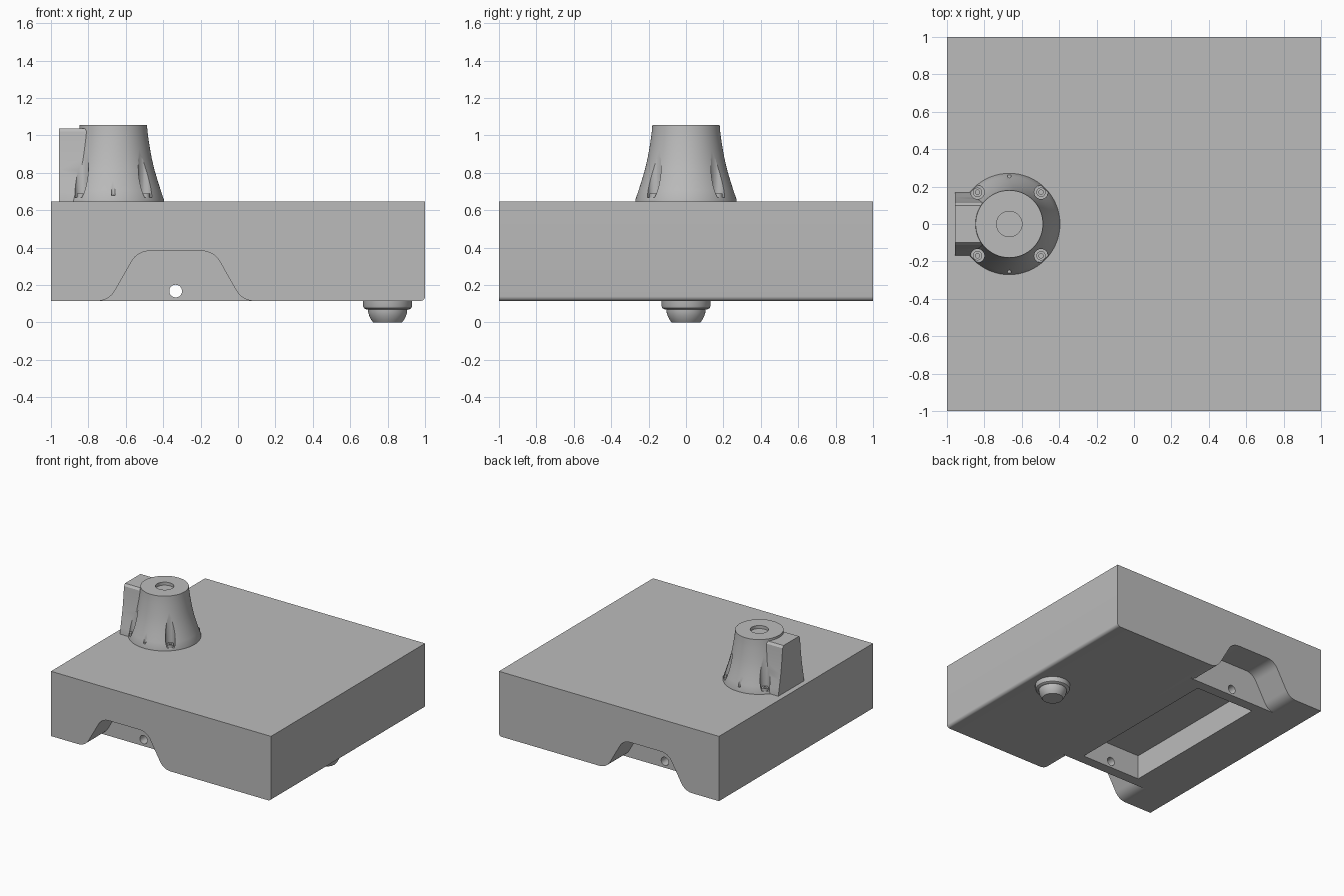
import bpy, bmesh
from math import sin, cos, pi, radians
from mathutils import Matrix, Vector

if "Cube" in bpy.data.objects:
    bpy.data.objects.remove(bpy.data.objects["Cube"])

grey = bpy.data.materials.new("light_grey")
grey.use_nodes = True
COLOUR = (0.5, 0.5, 0.5, 1)
grey.diffuse_color = COLOUR
grey.node_tree.nodes["Principled BSDF"].inputs["Base Color"].default_value = COLOUR


def finish(name, bm):
    bmesh.ops.recalc_face_normals(bm, faces=bm.faces)
    mesh = bpy.data.meshes.new(name)
    bm.to_mesh(mesh)
    bm.free()
    mesh.materials.append(grey)
    obj = bpy.data.objects.new(name, mesh)
    bpy.context.collection.objects.link(obj)
    return obj


def prism(name, points, y0, y1):
    """Extrude an (x, z) outline along y."""
    bm = bmesh.new()
    face = bm.faces.new([bm.verts.new((x, y0, z)) for x, z in points])
    new = bmesh.ops.extrude_face_region(bm, geom=[face])["geom"]
    moved = [v for v in new if isinstance(v, bmesh.types.BMVert)]
    bmesh.ops.translate(bm, verts=moved, vec=(0, y1 - y0, 0))
    return finish(name, bm)


def lathe(name, profile, x, y=0, steps=64):
    """Revolve an (r, z) profile, starting and ending on the axis."""
    bm = bmesh.new()
    verts = [bm.verts.new((r, 0, z)) for r, z in profile]
    edges = [bm.edges.new(pair) for pair in zip(verts, verts[1:])]
    bmesh.ops.spin(bm, geom=verts + edges, cent=(0, 0, 0), axis=(0, 0, 1),
                   angle=2 * pi, steps=steps)
    bmesh.ops.remove_doubles(bm, verts=bm.verts, dist=1e-5)
    bmesh.ops.translate(bm, verts=bm.verts, vec=(x, y, 0))
    return finish(name, bm)


def combine(obj, other, operation="DIFFERENCE"):
    mod = obj.modifiers.new("cut", "BOOLEAN")
    mod.operation, mod.solver, mod.object = operation, "EXACT", other
    bpy.context.view_layer.objects.active = obj
    bpy.ops.object.modifier_apply(modifier=mod.name)
    bpy.data.objects.remove(other)


def smooth(obj):
    bpy.ops.object.select_all(action="DESELECT")
    obj.select_set(True)
    bpy.context.view_layer.objects.active = obj
    bpy.ops.object.shade_smooth_by_angle(angle=radians(30))


BOTTOM, TOP = 0.115, 0.647
MID = -1 / 3       # centre line of arches and pocket
KNOB = -2 / 3      # knob axis

# Body slab with one rounded lower edge
R = 0.025
corner = [(1 - R + R * sin(a), BOTTOM + R - R * cos(a))
          for a in (i * pi / 12 for i in range(7))]
body = prism("body", [(-1, TOP), (-1, BOTTOM)] + corner + [(1, TOP)], -1, 1)

# Arched grip recesses at front and back
A, ANG = 0.11, radians(60)
half = []
for i in range(9):
    t = ANG * i / 8
    half.append((0.14 + A * sin(t), 0.382 - A + A * cos(t)))
for i in range(9):
    t = ANG * (1 - i / 8)
    half.append((0.42 - A * sin(t), BOTTOM + A - A * cos(t)))
half.append((0.42, 0))
arch = [(MID + x, z) for x, z in half] + [(MID - x, z) for x, z in reversed(half)]
for side in (-1, 1):
    combine(body, prism("arch_cutter", arch, side * 0.75, side * 1.1))

# Underside pocket and the cross hole through its end walls
pocket = [(MID + x, z) for x, z in ((-.267, 0), (.267, 0), (.267, .315), (-.267, .315))]
combine(body, prism("pocket_cutter", pocket, -2 / 3, 2 / 3))
ring = [(MID + 0.034 * cos(2 * pi * i / 32), 0.168 + 0.034 * sin(2 * pi * i / 32))
        for i in range(32)]
combine(body, prism("hole_cutter", ring, -0.82, 0.82))
smooth(body)

# Knob with a flared wall and a shallow recess in the top
flare = [(0.271, 0.64), (0.271, 0.655), (0.254, 0.705), (0.235, 0.765), (0.219, 0.82),
         (0.206, 0.875), (0.196, 0.93), (0.188, 0.98), (0.183, 1.02), (0.18, 1.055)]
knob = lathe("knob", [(0, 0.64)] + flare + [(0.068, 1.055), (0.068, 1.03), (0, 1.03)], KNOB)

# Pointer block whose flanks follow the flare
bm = bmesh.new()
levels = [(r * 0.62, z) for r, z in flare[:-1]] + [(0.1, 1.038)]
previous = None
for w, z in levels:
    loop = [bm.verts.new((x, y, z)) for x, y in
            ((-0.957, -w), (-0.957, w), (-0.76, w), (-0.76, -w))]
    if previous:
        for i in range(4):
            j = (i + 1) % 4
            bm.faces.new((previous[i], previous[j], loop[j], loop[i]))
    else:
        bm.faces.new(loop)
    previous = loop
bm.faces.new(previous)
combine(knob, finish("pointer", bm), "UNION")

# Screw channels, screws and small side holes
for sx in (-1, 1):
    for sy in (-1, 1):
        px, py = KNOB + sx * 0.17, sy * 0.17
        combine(knob, lathe("channel_cutter", [(0, .667), (.037, .667), (.037, .98), (0, .98)],
                            px, py, 24))
        screw = lathe("screw", [(0, .66), (.025, .66), (.025, .69), (.012, .69),
                                (.012, .676), (0, .676)], px, py, 18)
        smooth(screw)
for sy in (-1, 1):
    combine(knob, lathe("pin_cutter", [(0, .68), (.01, .68), (.01, .8), (0, .8)],
                        KNOB, sy * 0.257, 12))
smooth(knob)

# Stepped round foot
foot = lathe("foot", [(0, .13), (.131, .13), (.131, .088), (.127, .077), (.118, .071),
                      (.105, .069), (.104, .055), (.098, .035), (.088, .015),
                      (.077, 0), (0, 0)], 0.8)
smooth(foot)
